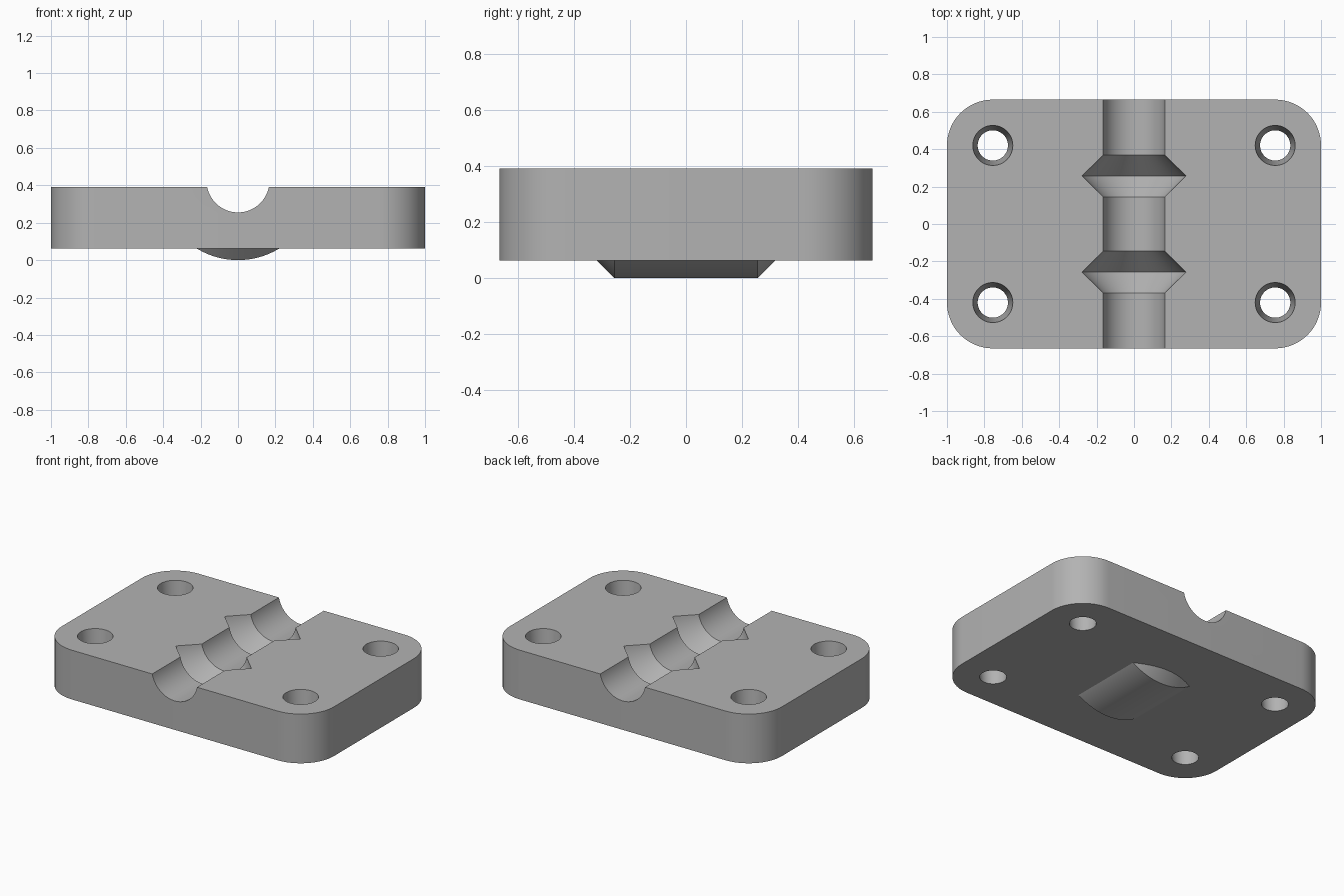
import bpy, bmesh
from math import cos, sin, pi, radians

cube = bpy.data.objects.get("Cube")
if cube:
    bpy.data.objects.remove(cube, do_unlink=True)

TOP, BOTTOM = 0.39, 0.063
AXIS = 0.423          # height of the shaft axis above the ground
HALF_X, HALF_Y, CORNER = 1.0, 0.665, 0.245

grey = bpy.data.materials.new("plain grey")
grey.use_nodes = True
colour = (0.45, 0.45, 0.45, 1)
grey.diffuse_color = colour
grey.node_tree.nodes["Principled BSDF"].inputs["Base Color"].default_value = colour


def loft(name, rings):
    """Join matching rings of points into a closed solid."""
    bm = bmesh.new()
    loops = [[bm.verts.new(p) for p in ring] for ring in rings]
    n = len(loops[0])
    for a, b in zip(loops, loops[1:]):
        for i in range(n):
            j = (i + 1) % n
            bm.faces.new((a[i], a[j], b[j], b[i]))
    bm.faces.new(loops[0])
    bm.faces.new(loops[-1])
    bmesh.ops.recalc_face_normals(bm, faces=bm.faces)
    mesh = bpy.data.meshes.new(name)
    bm.to_mesh(mesh)
    bm.free()
    mesh.materials.append(grey)
    obj = bpy.data.objects.new(name, mesh)
    bpy.context.collection.objects.link(obj)
    return obj


def lathe(name, profile, steps=96):
    """Revolve (y, radius) pairs about the shaft axis."""
    turn = [2 * pi * i / steps for i in range(steps)]
    return loft(name, [[(r * cos(t), y, AXIS + r * sin(t)) for t in turn]
                       for y, r in profile])


def combine(target, other, operation):
    mod = target.modifiers.new(other.name, 'BOOLEAN')
    mod.operation, mod.solver, mod.object = operation, 'EXACT', other
    bpy.context.view_layer.objects.active = target
    bpy.ops.object.modifier_apply(modifier=mod.name)
    bpy.data.objects.remove(other, do_unlink=True)


# Plate with rounded corners
outline = []
for k, (sx, sy) in enumerate([(1, 1), (-1, 1), (-1, -1), (1, -1)]):
    for i in range(17):
        t = (k + i / 16) * pi / 2
        outline.append((sx * (HALF_X - CORNER) + CORNER * cos(t),
                        sy * (HALF_Y - CORNER) + CORNER * sin(t)))
plate = loft("clamp_plate", [[(x, y, z) for x, y in outline] for z in (BOTTOM, TOP)])

# Rounded belly under the plate, chamfered at both ends
belly = lathe("belly", [(-0.455, AXIS - 0.2), (-0.255, AXIS),
                        (0.255, AXIS), (0.455, AXIS - 0.2)])
combine(plate, belly, 'UNION')
trim = loft("top_trim", [[(-1.2, -1, z), (1.2, -1, z), (1.2, 1, z), (-1.2, 1, z)]
                         for z in (TOP, 1.2)])
combine(plate, trim, 'DIFFERENCE')

# Shaft channel with two V-shaped ring grooves
BORE, RING, SPREAD = 0.168, 0.28, 0.112
profile = [(-0.9, BORE)]
for y in (-0.257, 0.257):
    profile += [(y - SPREAD, BORE), (y, RING), (y + SPREAD, BORE)]
profile.append((0.9, BORE))
combine(plate, lathe("channel", profile), 'DIFFERENCE')

# Tapered bolt holes
for x in (-0.755, 0.755):
    for y in (-0.42, 0.42):
        rings = []
        for z, r in ((BOTTOM - 0.1, 0.073), (TOP + 0.1, 0.115)):
            rings.append([(x + r * cos(i * pi / 24), y + r * sin(i * pi / 24), z)
                          for i in range(48)])
        combine(plate, loft("bolt_hole", rings), 'DIFFERENCE')

bpy.ops.object.select_all(action='DESELECT')
plate.select_set(True)
bpy.context.view_layer.objects.active = plate
bpy.ops.object.shade_smooth_by_angle(angle=radians(25))
